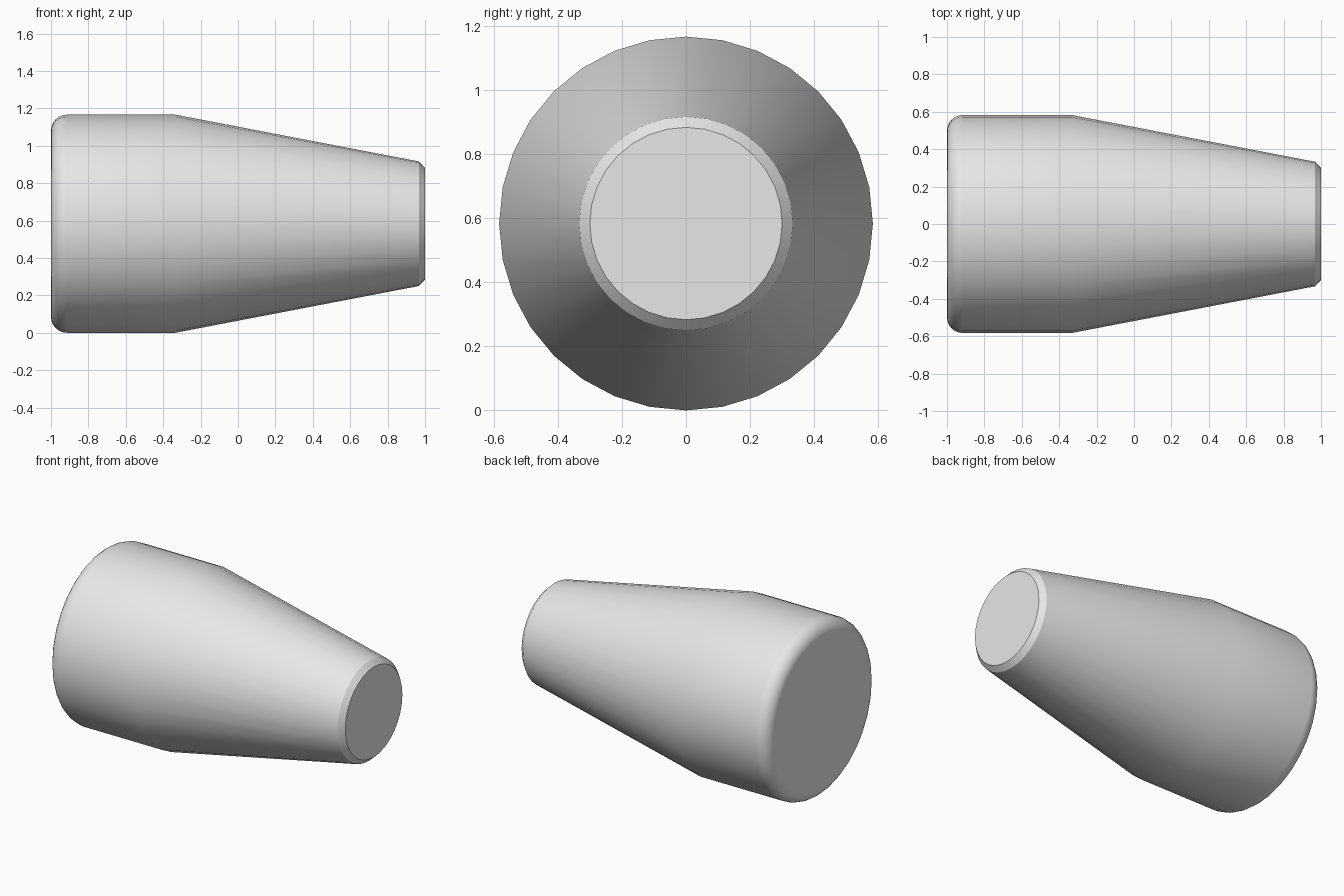
import bpy
import bmesh
import math

cube = bpy.data.objects.get("Cube")
if cube:
    bpy.data.objects.remove(cube, do_unlink=True)

SIDES = 32
RADIUS = 0.583
FILLET = 0.085
FILLET_STEPS = 6

# Single grey material
grey = bpy.data.materials.new("light grey")
grey.use_nodes = True
color = (0.8, 0.8, 0.8, 1.0)
grey.diffuse_color = color
grey.node_tree.nodes["Principled BSDF"].inputs["Base Color"].default_value = color

# Half profile as (x, radius): rounded base, straight body, taper, chamfered tip
profile = []
for i in range(FILLET_STEPS + 1):
    a = math.pi / 2 * i / FILLET_STEPS
    profile.append((-1 + FILLET * (1 - math.cos(a)),
                    RADIUS - FILLET * (1 - math.sin(a))))
profile += [(-0.335, RADIUS), (0.967, 0.333), (1.0, 0.30)]

# Revolve the profile around the x axis
bm = bmesh.new()
rings = []
for x, r in profile:
    ring = []
    for k in range(SIDES):
        a = 2 * math.pi * k / SIDES
        ring.append(bm.verts.new((x, r * math.cos(a), r * math.sin(a))))
    rings.append(ring)
for lower, upper in zip(rings, rings[1:]):
    for k in range(SIDES):
        n = (k + 1) % SIDES
        bm.faces.new((lower[k], lower[n], upper[n], upper[k]))

# End caps
bm.faces.new(rings[0])
bm.faces.new(rings[-1])
bmesh.ops.recalc_face_normals(bm, faces=bm.faces)

mesh = bpy.data.meshes.new("tapered_body")
bm.to_mesh(mesh)
bm.free()
mesh.materials.append(grey)
body = bpy.data.objects.new("tapered_body", mesh)
body.location.z = RADIUS
bpy.context.collection.objects.link(body)

# Smooth sides, crisp chamfer, flat caps
bpy.ops.object.select_all(action="DESELECT")
body.select_set(True)
bpy.context.view_layer.objects.active = body
bpy.ops.object.shade_smooth_by_angle(angle=math.radians(30))
weighted = body.modifiers.new("even_shading", "WEIGHTED_NORMAL")
weighted.keep_sharp = True
